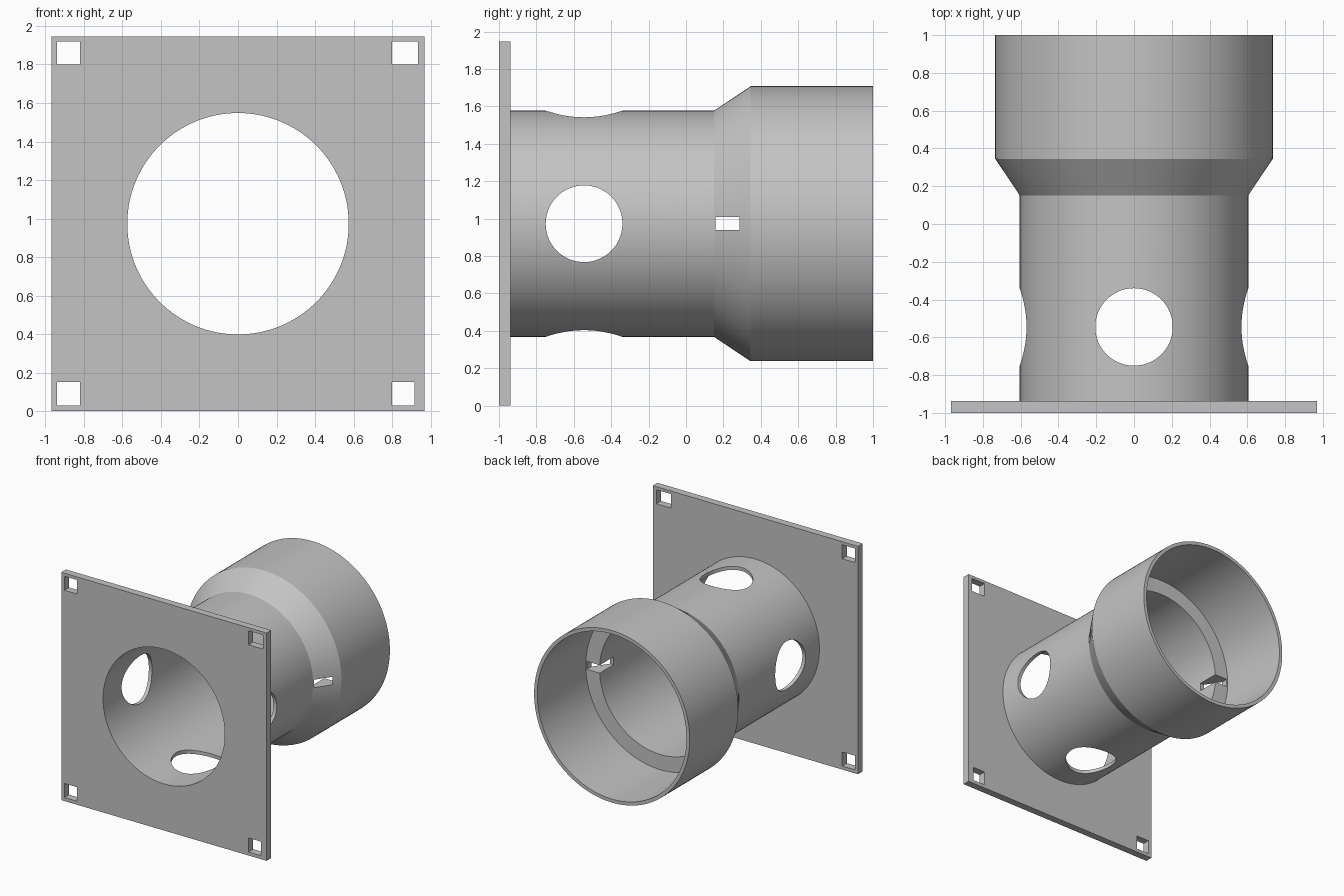
import bpy, bmesh, math
from mathutils import Matrix, Vector

cube = bpy.data.objects.get("Cube")
if cube:
    bpy.data.objects.remove(cube, do_unlink=True)

AXIS_Z = 0.973      # height of the tube axis
SEGMENTS = 128

grey = bpy.data.materials.new("light grey")
grey.use_nodes = True
colour = (0.55, 0.55, 0.55, 1)
grey.diffuse_color = colour
grey.node_tree.nodes["Principled BSDF"].inputs["Base Color"].default_value = colour


def make_object(name, bm):
    bmesh.ops.recalc_face_normals(bm, faces=bm.faces)
    mesh = bpy.data.meshes.new(name)
    bm.to_mesh(mesh)
    bm.free()
    mesh.materials.append(grey)
    obj = bpy.data.objects.new(name, mesh)
    bpy.context.collection.objects.link(obj)
    return obj


def box(name, x, y, z):
    """Box from (low, high) pairs on each axis."""
    bm = bmesh.new()
    bmesh.ops.create_cube(bm, size=1)
    for v in bm.verts:
        v.co = Vector(r[0] if c < 0 else r[1] for c, r in zip(v.co, (x, y, z)))
    return make_object(name, bm)


def cylinder(name, radius, length, centre, axis):
    bm = bmesh.new()
    turn = Vector((0, 0, 1)).rotation_difference(Vector(axis)).to_matrix().to_4x4()
    bmesh.ops.create_cone(bm, cap_ends=True, segments=SEGMENTS, radius1=radius,
                          radius2=radius, depth=length,
                          matrix=Matrix.Translation(centre) @ turn)
    return make_object(name, bm)


def cut(target, cutters):
    """Subtract every cutter, then remove it."""
    bpy.context.view_layer.objects.active = target
    for cutter in cutters:
        cutter.hide_render = True
        mod = target.modifiers.new("cut", 'BOOLEAN')
        mod.operation = 'DIFFERENCE'
        mod.solver = 'EXACT'
        mod.object = cutter
        bpy.ops.object.modifier_apply(modifier=mod.name)
        bpy.data.objects.remove(cutter, do_unlink=True)


def smooth(obj):
    bpy.ops.object.select_all(action='DESELECT')
    obj.select_set(True)
    bpy.context.view_layer.objects.active = obj
    bpy.ops.object.shade_smooth_by_angle(angle=math.radians(25))


# Square mounting plate with a round bore and four corner holes
plate = box("mounting_plate", (-0.97, 0.97), (-1, -0.937), (0, 1.946))
cutters = [cylinder("bore_cutter", 0.575, 0.4, (0, -0.97, AXIS_Z), (0, 1, 0))]
low, high = (0.03, 0.15), (1.8, 1.92)
for x, z in (((-0.94, -0.82), low), ((-0.94, -0.82), high),
             ((0.8, 0.916), low), ((0.8, 0.936), high)):
    cutters.append(box("corner_cutter", x, (-1.2, -0.8), z))
cut(plate, cutters)
smooth(plate)

# Stepped tube: closed wall profile (radius, y) revolved about the y axis
profile = [(0.575, -0.937), (0.605, -0.937), (0.605, 0.15), (0.735, 0.345),
           (0.735, 1), (0.705, 1), (0.705, 0.345), (0.575, 0.345)]
bm = bmesh.new()
rings = []
for i in range(SEGMENTS):
    a = math.tau * i / SEGMENTS
    rings.append([bm.verts.new((r * math.cos(a), y, AXIS_Z + r * math.sin(a)))
                  for r, y in profile])
for i, ring in enumerate(rings):
    after = rings[(i + 1) % SEGMENTS]
    for j in range(len(profile)):
        k = (j + 1) % len(profile)
        bm.faces.new((ring[j], ring[k], after[k], after[j]))
tube = make_object("stepped_tube", bm)

# Round side holes through both directions, and the slot across the inner step
cut(tube, [cylinder("side_hole_cutter", 0.205, 2, (0, -0.545, AXIS_Z), (1, 0, 0)),
           cylinder("top_hole_cutter", 0.205, 2, (0, -0.545, AXIS_Z), (0, 0, 1)),
           box("slot_cutter", (-0.695, 0.695), (0.157, 0.5), (0.94, 1.008))])
smooth(tube)
